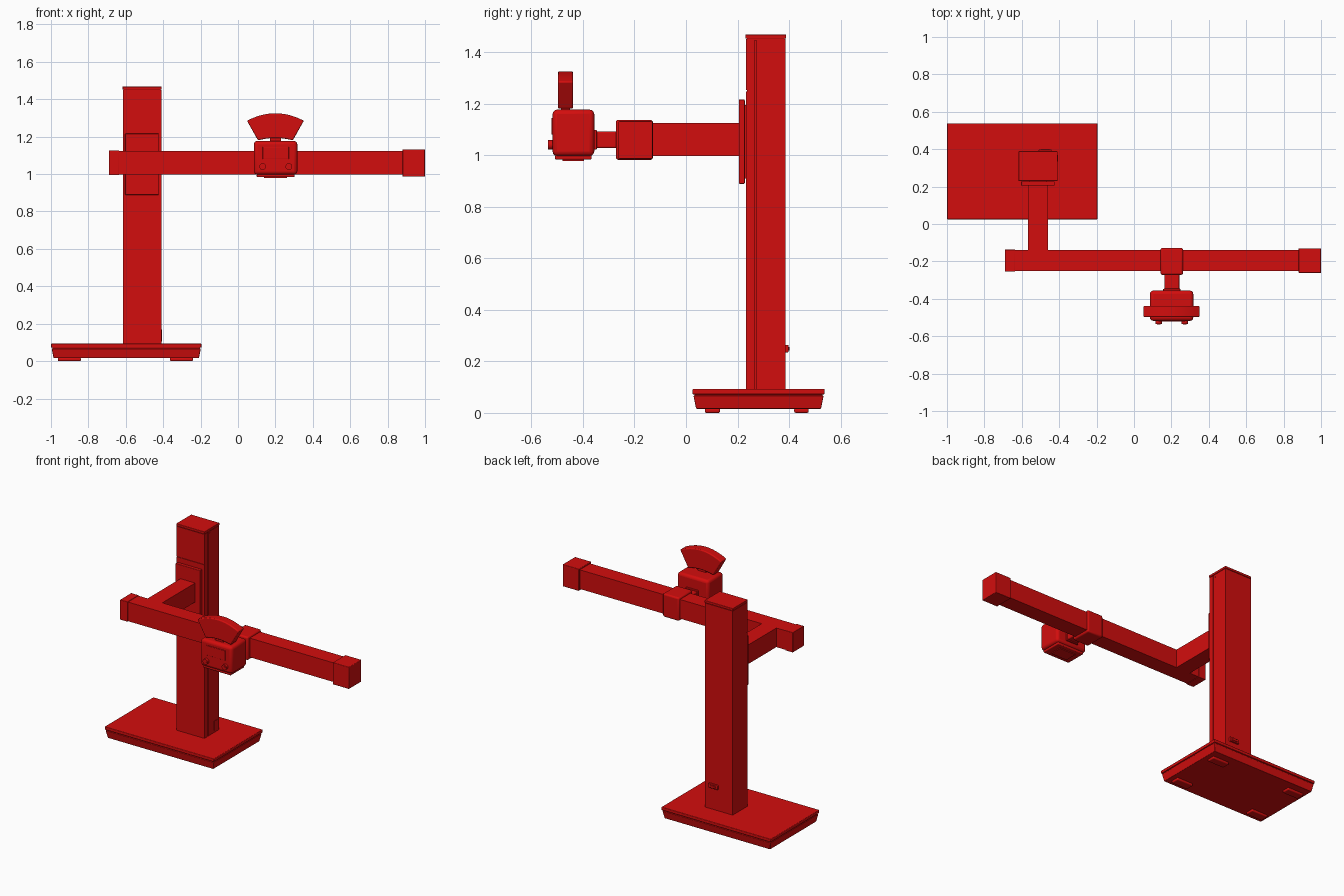
import bpy, bmesh, math
from mathutils import Matrix

cube = bpy.data.objects.get("Cube")
if cube:
    bpy.data.objects.remove(cube, do_unlink=True)

red = bpy.data.materials.new("red")
red.use_nodes = True
red.diffuse_color = (0.65, 0.004, 0.004, 1)
red.node_tree.nodes["Principled BSDF"].inputs["Base Color"].default_value = red.diffuse_color


def finish(name, bm, bevel=0, smooth=False):
    bmesh.ops.recalc_face_normals(bm, faces=bm.faces)
    mesh = bpy.data.meshes.new(name)
    bm.to_mesh(mesh)
    bm.free()
    mesh.materials.append(red)
    obj = bpy.data.objects.new(name, mesh)
    bpy.context.collection.objects.link(obj)
    if bevel:
        mod = obj.modifiers.new("rounding", "BEVEL")
        mod.width, mod.segments, mod.limit_method = bevel, 3, "ANGLE"
    if smooth or bevel:
        bpy.ops.object.select_all(action="DESELECT")
        obj.select_set(True)
        bpy.context.view_layer.objects.active = obj
        bpy.ops.object.shade_smooth_by_angle(angle=math.radians(35))
    return obj


def box(name, x, y, z, bevel=0, taper=0):
    """Box between limits; taper shrinks the bottom on every side."""
    bm = bmesh.new()
    rings = []
    for h, t in ((z[0], taper), (z[1], 0)):
        rings.append([bm.verts.new(p) for p in (
            (x[0] + t, y[0] + t, h), (x[1] - t, y[0] + t, h),
            (x[1] - t, y[1] - t, h), (x[0] + t, y[1] - t, h))])
    low, high = rings
    bm.faces.new(low)
    bm.faces.new(high)
    for i in range(4):
        j = (i + 1) % 4
        bm.faces.new((low[i], low[j], high[j], high[i]))
    return finish(name, bm, bevel)


def prism(name, points, direction, bevel=0):
    """Extrude a closed outline along a vector."""
    bm = bmesh.new()
    face = bm.faces.new([bm.verts.new(p) for p in points])
    new = bmesh.ops.extrude_face_region(bm, geom=[face])["geom"]
    bmesh.ops.translate(bm, vec=direction, verts=[v for v in new if isinstance(v, bmesh.types.BMVert)])
    return finish(name, bm, bevel)


def knob(name, x, y, z, radius, depth, axis="Y"):
    bm = bmesh.new()
    bmesh.ops.create_cone(bm, cap_ends=True, segments=24, radius1=radius, radius2=radius, depth=depth)
    turn = Matrix.Rotation(math.pi / 2, 4, "X" if axis == "Y" else "Y")
    bmesh.ops.transform(bm, matrix=Matrix.Translation((x, y, z)) @ turn, verts=bm.verts)
    return finish(name, bm, smooth=True)


# Base with tapered skirt and feet
box("base_plate", (-1, -0.195), (0.025, 0.538), (0.072, 0.093), 0.004)
box("base_seam", (-0.992, -0.203), (0.033, 0.53), (0.064, 0.074))
box("base_skirt", (-0.996, -0.199), (0.029, 0.534), (0.016, 0.067), 0.003, taper=0.01)
for side, x in (("right", (-0.963, -0.84)), ("left", (-0.364, -0.24))):
    for end, y in (("front", (0.073, 0.132)), ("back", (0.42, 0.476))):
        box(f"{end}_{side}_foot", x, y, (0, 0.018), 0.006)

# Column with a slot down its left side, and a split front cover
L, R, F, B = -0.41, -0.615, 0.236, 0.387
outline = [(R, F), (L, F), (L, 0.266), (L - 0.012, 0.266),
           (L - 0.012, 0.274), (L, 0.274), (L, B), (R, B)]
prism("column", [(x, y, 0.09) for x, y in outline], (0, 0, 1.36))
box("column_lower_cover", (R, L), (0.232, 0.237), (0.093, 1.247))
box("column_upper_cover", (R, L), (0.232, 0.237), (1.253, 1.45))
box("column_cap", (R - 0.002, L + 0.002), (0.23, 0.389), (1.452, 1.468), 0.003)
box("column_cap_neck", (R + 0.004, L - 0.004), (0.237, 0.383), (1.445, 1.455))
knob("column_screw", L, 0.286, 1.435, 0.006, 0.004, axis="X")
box("side_label_plate", (L - 0.002, L + 0.004), (0.335, 0.37), (0.105, 0.17))

# Rear power socket
box("socket", (-0.51, -0.44), (0.38, 0.398), (0.234, 0.264), 0.004)
box("socket_switch", (-0.497, -0.453), (0.396, 0.402), (0.242, 0.256), 0.002)

# Carriage and horizontal arms
box("carriage_plate", (-0.604, -0.424), (0.205, 0.228), (0.889, 1.216), 0.003)
box("carriage_slider", (-0.56, -0.465), (0.226, 0.234), (0.91, 1.195))
box("support_arm", (-0.567, -0.459), (-0.15, 0.207), (0.997, 1.124))
box("cross_beam", (-0.66, 0.9), (-0.25, -0.14), (0.997, 1.124))
box("right_beam_cap", (-0.69, -0.635), (-0.255, -0.137), (0.994, 1.127), 0.003)
box("left_beam_cap", (0.88, 1.0), (-0.262, -0.13), (0.986, 1.132), 0.004)

# Sliding clamp and its link to the head
box("beam_clamp", (0.142, 0.262), (-0.272, -0.128), (0.982, 1.137), 0.01)
box("head_link", (0.162, 0.242), (-0.36, -0.265), (1.028, 1.092), 0.006)
box("link_flange", (0.156, 0.248), (-0.36, -0.346), (1.022, 1.098), 0.004)

# Control head with screen, knobs and lens tray
box("head", (0.085, 0.317), (-0.518, -0.356), (0.997, 1.177), 0.018)
box("head_tray", (0.1, 0.302), (-0.508, -0.366), (0.983, 1.0), 0.005)
box("lens_window", (0.14, 0.262), (-0.48, -0.395), (0.978, 0.985))
box("screen", (0.132, 0.272), (-0.522, -0.515), (1.08, 1.145), 0.002)
for side, x in (("right", 0.132), ("left", 0.272)):
    knob(f"{side}_knob", x, -0.525, 1.04, 0.018, 0.02)
    knob(f"{side}_knob_tip", x, -0.533, 1.04, 0.009, 0.006)

# Fan-shaped handle: outer arc joined to inner arc
mid, fan = 0.2, []
for half, end, rise, steps in ((0.152, 1.285, 0.04, range(-6, 7)),
                               (0.093, 1.18, 0.013, range(6, -7, -1))):
    for i in steps:
        t = i / 6
        fan.append((mid + half * t, -0.497, end + rise * (1 - t * t)))
prism("fan_handle", fan, (0, 0.059, 0), 0.006)
box("handle_neck", (0.17, 0.23), (-0.485, -0.45), (1.17, 1.2))
